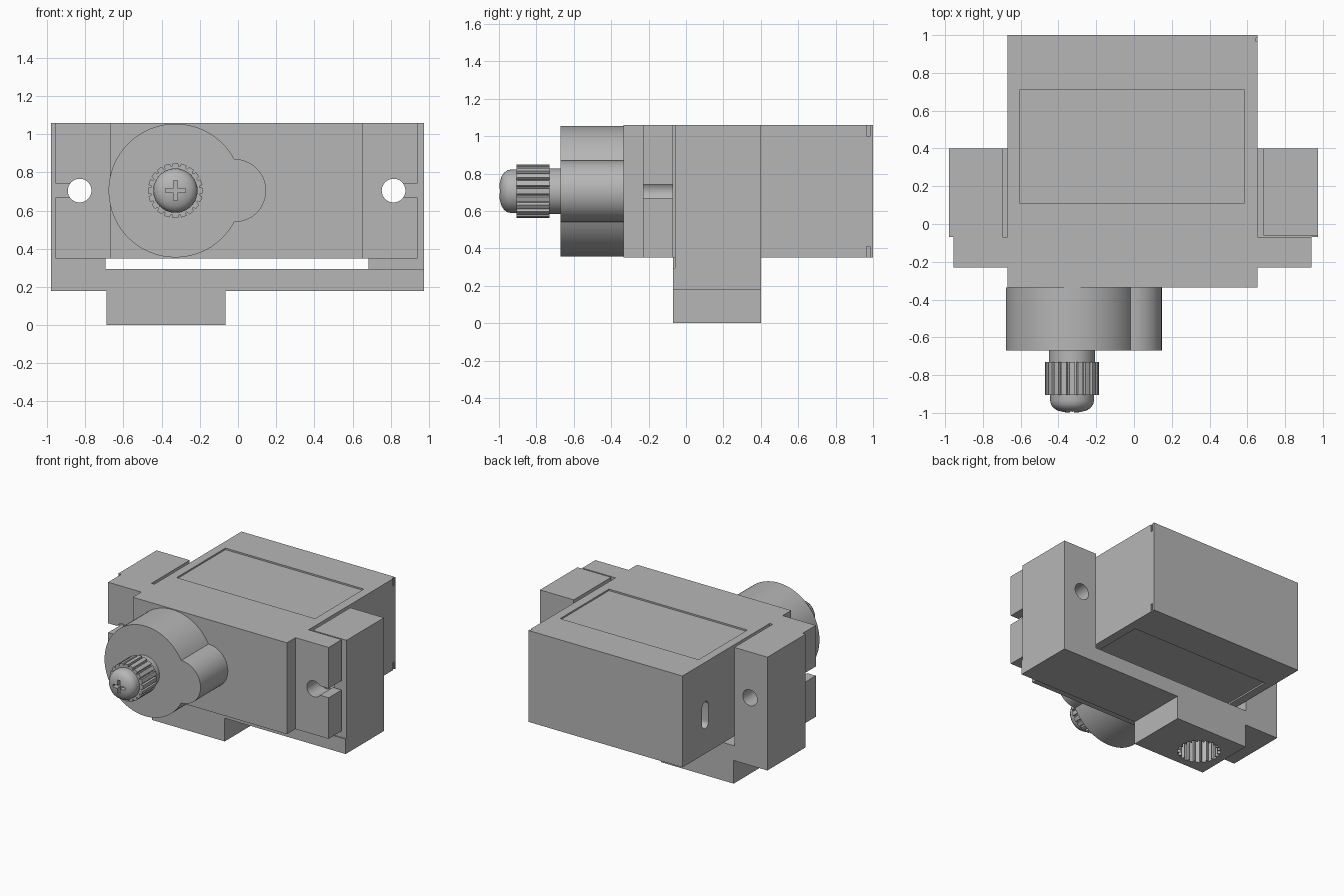
import bpy, bmesh
from math import sin, cos, pi, radians
from mathutils import Vector

if "Cube" in bpy.data.objects:
    bpy.data.objects.remove(bpy.data.objects["Cube"], do_unlink=True)

grey = bpy.data.materials.new("light_grey")
grey.use_nodes = True
COLOUR = (0.47, 0.47, 0.47, 1)
grey.diffuse_color = COLOUR
grey.node_tree.nodes["Principled BSDF"].inputs["Base Color"].default_value = COLOUR


def finish(name, bm):
    bmesh.ops.recalc_face_normals(bm, faces=bm.faces)
    mesh = bpy.data.meshes.new(name)
    bm.to_mesh(mesh)
    bm.free()
    mesh.materials.append(grey)
    obj = bpy.data.objects.new(name, mesh)
    bpy.context.collection.objects.link(obj)
    return obj


def prism(name, outline, axis, start, end):
    """Extrude a 2D outline along the x, y or z axis."""
    place = {"x": lambda u, v, w: (w, u, v),
             "y": lambda u, v, w: (u, w, v),
             "z": lambda u, v, w: (u, v, w)}[axis]
    bm = bmesh.new()
    face = bm.faces.new([bm.verts.new(place(u, v, start)) for u, v in outline])
    ext = bmesh.ops.extrude_face_region(bm, geom=[face])
    shift = Vector(place(0, 0, end - start))
    bmesh.ops.translate(bm, vec=shift, verts=[g for g in ext["geom"] if isinstance(g, bmesh.types.BMVert)])
    return finish(name, bm)


def rect(u0, u1, v0, v1):
    return [(u0, v0), (u1, v0), (u1, v1), (u0, v1)]


def box(name, x, y, z):
    return prism(name, rect(*x, *y), "z", *z)


def arc(cu, cv, r, a0=0, a1=360, n=48):
    """Points on an arc; a full circle leaves out the repeated last point."""
    count = n if a1 - a0 == 360 else n + 1
    angles = [radians(a0 + (a1 - a0) * i / n) for i in range(count)]
    return [(cu + r * cos(a), cv + r * sin(a)) for a in angles]


def spline_outline(cu, cv, outer, inner, teeth=20):
    """Toothed ring with broad ribs and narrow grooves."""
    pts = []
    for i in range(teeth):
        for part, r in ((-0.32, outer), (0, outer), (0.32, outer), (0.42, inner), (0.58, inner)):
            a = 2 * pi * (i + part) / teeth
            pts.append((cu + r * cos(a), cv + r * sin(a)))
    return pts


def cut(obj, *cutters):
    for c in cutters:
        c.hide_render = True
        mod = obj.modifiers.new("cut", "BOOLEAN")
        mod.operation = "DIFFERENCE"
        mod.solver = "EXACT"
        mod.object = c
        bpy.context.view_layer.objects.active = obj
        bpy.ops.object.modifier_apply(modifier=mod.name)
        bpy.data.objects.remove(c, do_unlink=True)


def smooth(obj, angle=30):
    bpy.ops.object.select_all(action="DESELECT")
    obj.select_set(True)
    bpy.context.view_layer.objects.active = obj
    bpy.ops.object.shade_smooth_by_angle(angle=radians(angle))


BOTTOM, TOP, MID = 0.35, 1.06, 0.705
SHAFT_X = -0.328
HOLES = ((-0.83, -1), (0.815, 1))

# Motor case with mounting ears
case = prism("motor_case", [(-0.67, 1), (-0.67, -0.07), (-0.955, -0.07), (-0.955, -0.23),
                            (-0.67, -0.23), (-0.67, -0.335), (0.655, -0.335), (0.655, -0.23),
                            (0.94, -0.23), (0.94, -0.07), (0.655, -0.07), (0.655, 1)],
             "z", BOTTOM, TOP)
for x, side in HOLES:
    cut(case,
        prism("ear_hole", arc(x, MID, 0.062), "y", -0.3, 0),
        box("ear_slot", sorted((x, x + side * 0.3)), (-0.3, 0), (MID - 0.036, MID + 0.036)))

# Shallow label recesses above and below, and small corner notches
for z in (TOP, BOTTOM):
    cut(case,
        box("label_recess", (-0.605, 0.585), (0.11, 0.71), (z - 0.012, z + 0.012)),
        box("corner_notch", (0.645, 0.7), (0.965, 0.985), (z - 0.06, z + 0.06)))

# Cable slot on the side
slot = arc(0.72, 0.715, 0.04, 0, 180, 12) + arc(0.72, 0.585, 0.04, 180, 360.001, 12)
cut(case, prism("cable_slot", slot, "x", -0.8, -0.57))
smooth(case)

# Gear housing: large round with a small round lobe
housing = prism("gear_housing",
                arc(SHAFT_X, MID, 0.35, 28.1, 331.9, 72) + arc(-0.018, MID, 0.165, -89, 89, 32),
                "y", -0.67, -0.335)
smooth(housing)

# Output shaft and splined gear
shaft = prism("output_shaft", arc(SHAFT_X, MID, 0.122), "y", -0.74, -0.66)
smooth(shaft)
gear = prism("splined_gear", spline_outline(SHAFT_X, MID, 0.144, 0.128), "y", -0.905, -0.73)
smooth(gear)

# Domed screw with a cross recess, turned around the shaft axis
bm = bmesh.new()
profile = [(0.116, -0.9), (0.116, -0.935), (0.112, -0.955), (0.1, -0.972),
           (0.08, -0.986), (0.045, -0.996), (0, -1)]
verts = [bm.verts.new((SHAFT_X + r, y, MID)) for r, y in [(0, -0.9)] + profile]
edges = [bm.edges.new(pair) for pair in zip(verts, verts[1:])]
bmesh.ops.spin(bm, geom=verts + edges, cent=(SHAFT_X, 0, MID), axis=(0, 1, 0),
               angle=2 * pi, steps=40)
bmesh.ops.remove_doubles(bm, verts=bm.verts, dist=0.0005)
screw = finish("domed_screw", bm)
for half_x, half_z in ((0.052, 0.011), (0.011, 0.052)):
    cut(screw, box("screw_cross", (SHAFT_X - half_x, SHAFT_X + half_x), (-1.05, -0.96),
                   (MID - half_z, MID + half_z)))
smooth(screw, 35)

# U-shaped bracket with a boss underneath
bracket = prism("bracket", [(-0.98, 0.18), (-0.69, 0.18), (-0.69, 0), (-0.065, 0), (-0.065, 0.18),
                            (0.975, 0.18), (0.975, TOP), (0.685, TOP), (0.685, 0.295),
                            (-0.695, 0.295), (-0.695, TOP), (-0.98, TOP)],
                "y", -0.07, 0.4)
cut(bracket, box("arm_clearance", (0.6, 1.1), (-0.2, -0.06), (0.295, 1.2)))
for x, side in HOLES:
    cut(bracket, prism("arm_hole", arc(x, MID, 0.062), "y", -0.2, 0.6))

# Splined socket in the boss
cut(bracket, prism("spline_socket", spline_outline(-0.48, 0.14, 0.152, 0.132), "z", -0.1, 0.18))
smooth(bracket)
